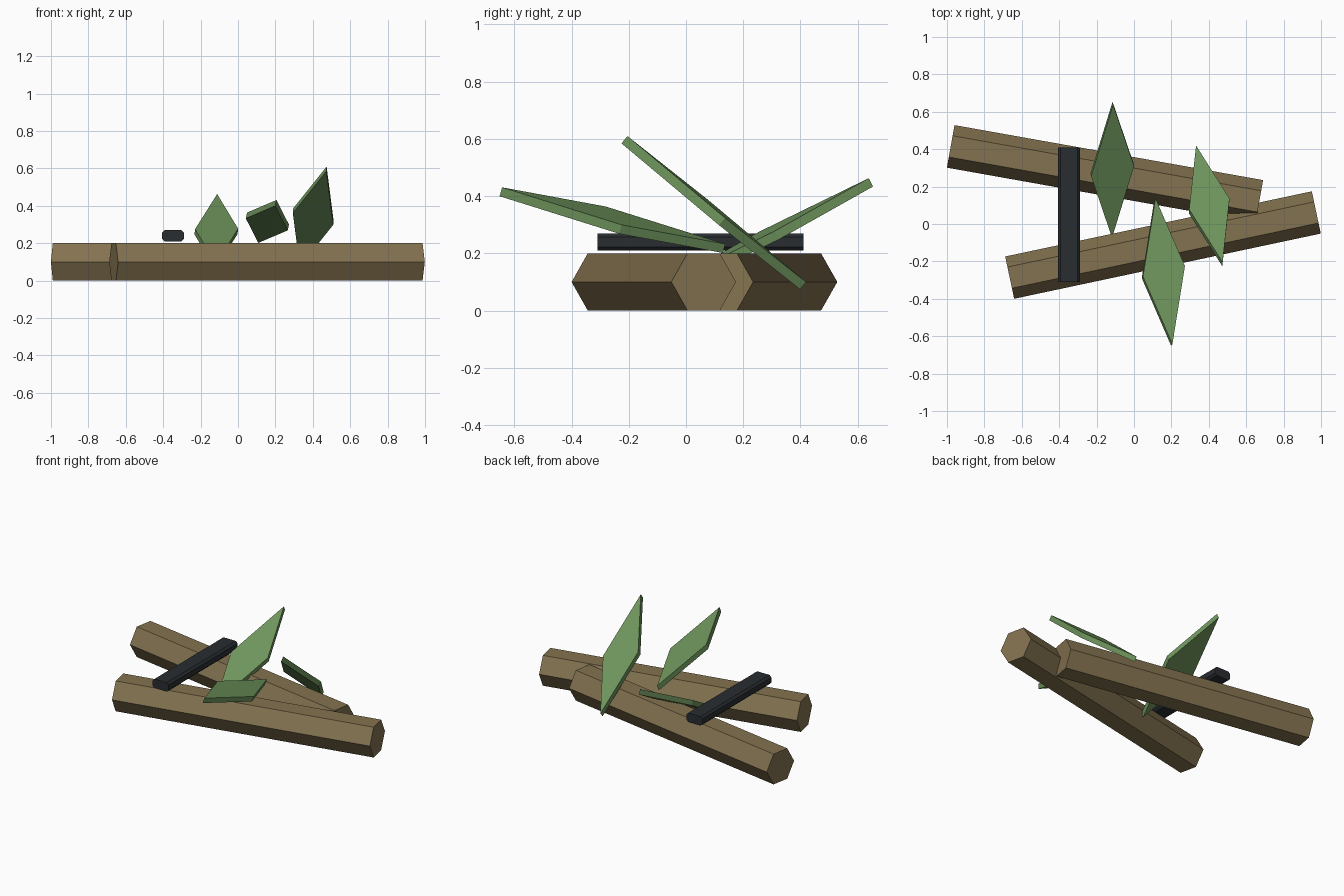
import bpy, bmesh
from math import radians
from mathutils import Vector

if "Cube" in bpy.data.objects:
    bpy.data.objects.remove(bpy.data.objects["Cube"])


def material(name, rgb):
    m = bpy.data.materials.new(name)
    m.diffuse_color = (*rgb, 1)
    m.use_nodes = True
    m.node_tree.nodes["Principled BSDF"].inputs["Base Color"].default_value = m.diffuse_color
    return m


bark = material("bark", (0.23, 0.17, 0.08))
leaf_green = material("leaf_green", (0.16, 0.30, 0.11))
charcoal = material("charcoal", (0.022, 0.026, 0.030))


def prism(name, outline, offset, mat):
    """Extrude a flat outline by an offset vector."""
    bm = bmesh.new()
    face = bm.faces.new([bm.verts.new(p) for p in outline])
    new = bmesh.ops.extrude_face_region(bm, geom=[face], use_keep_orig=True)["geom"]
    bmesh.ops.translate(bm, vec=offset, verts=[g for g in new if isinstance(g, bmesh.types.BMVert)])
    bmesh.ops.recalc_face_normals(bm, faces=bm.faces)
    mesh = bpy.data.meshes.new(name)
    bm.to_mesh(mesh)
    bm.free()
    mesh.materials.append(mat)
    bpy.context.collection.objects.link(bpy.data.objects.new(name, mesh))


# Two crossed hexagonal logs lying on a flat side
for name, x, y, yaw in (("back_log", -0.155, 0.268, -10.1), ("front_log", 0.155, -0.1125, 12)):
    bpy.ops.mesh.primitive_cylinder_add(vertices=6, radius=0.1155, depth=1.676, location=(x, y, 0.1),
                                        rotation=(0, radians(90), radians(yaw)))
    log = bpy.context.object
    log.name = name
    log.data.materials.append(bark)

# Dark strap across the logs, chamfered along its length
hx, hz, c = 0.058, 0.03, 0.013
section = [(hx, hz - c), (hx - c, hz), (c - hx, hz), (-hx, hz - c),
           (-hx, c - hz), (c - hx, -hz), (hx - c, -hz), (hx, c - hz)]
prism("cross_strap", [(-0.348 + x, -0.31, 0.24 + z) for x, z in section], Vector((0, 0.72, 0)), charcoal)

# Thick diamond leaves: centre, half length, half width
leaves = [
    ((-0.116, 0.290, 0.262), (0.003, 0.356, 0.186), (0.115, 0.027, 0.001)),
    ((0.157, -0.257, 0.316), (0.045, -0.390, 0.099), (0.112, 0.028, -0.032)),
    ((0.402, 0.097, 0.342), (0.071, -0.312, 0.255), (0.108, 0.029, -0.031)),
]
for i, (centre, length, width) in enumerate(leaves):
    centre, length, width = Vector(centre), Vector(length), Vector(width)
    thick = length.cross(width).normalized() * 0.033
    start = centre - thick / 2
    prism(f"leaf_{i + 1}", [start + length, start + width, start - length, start - width], thick, leaf_green)
